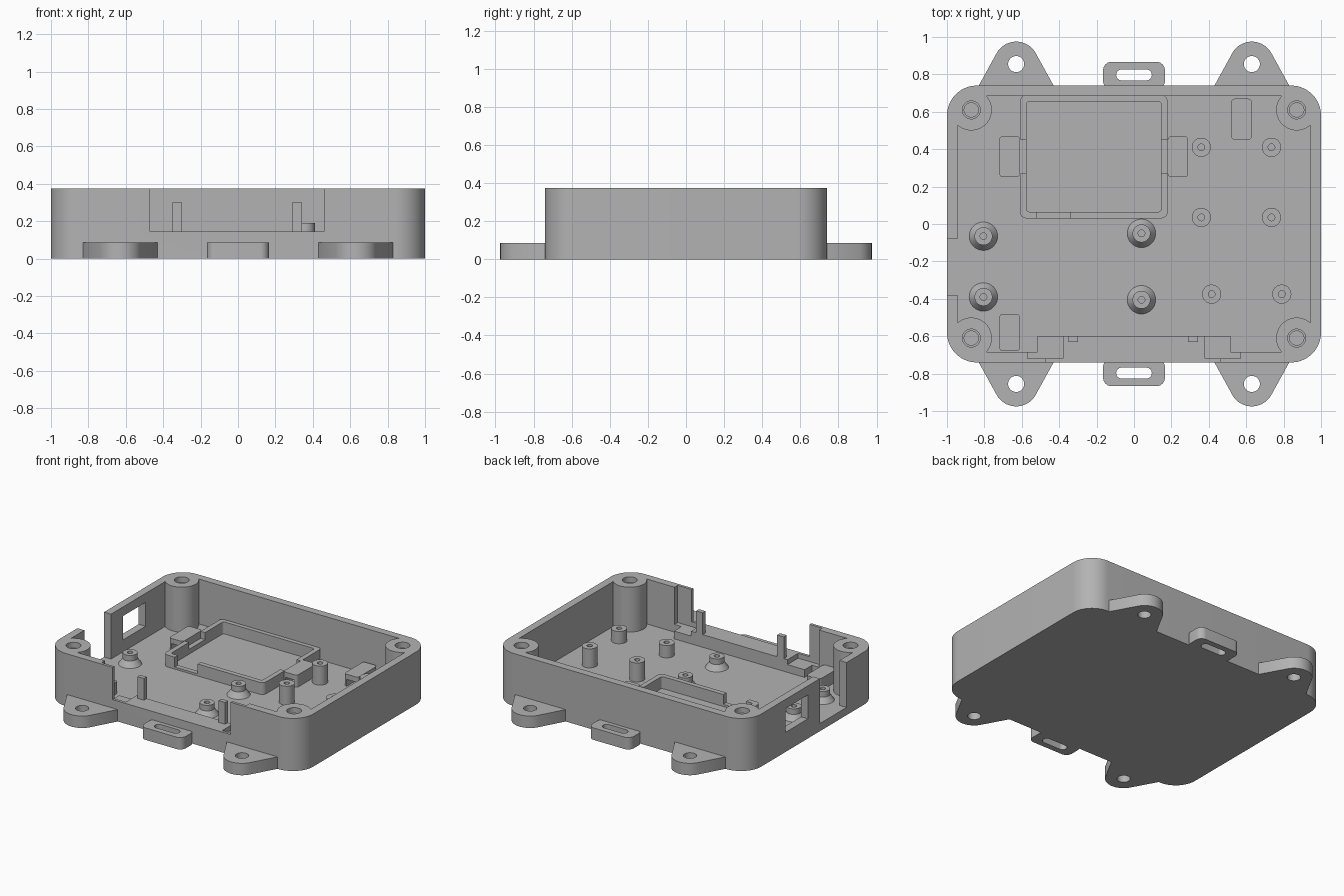
import bpy, bmesh, math
from mathutils import Vector

cube = bpy.data.objects.get("Cube")
if cube:
    bpy.data.objects.remove(cube, do_unlink=True)

grey = bpy.data.materials.new("grey plastic")
grey.use_nodes = True
colour = (0.45, 0.45, 0.45, 1)
grey.diffuse_color = colour
grey.node_tree.nodes["Principled BSDF"].inputs["Base Color"].default_value = colour

FLOOR, TOP, WALL = 0.055, 0.375, 0.055
HX, HY = 1.0, 0.74
SUNK = FLOOR - 0.01


def add_mesh(name, bm):
    bmesh.ops.recalc_face_normals(bm, faces=bm.faces)
    me = bpy.data.meshes.new(name)
    bm.to_mesh(me)
    bm.free()
    me.materials.append(grey)
    ob = bpy.data.objects.new(name, me)
    bpy.context.collection.objects.link(ob)
    return ob


def prism(name, outline, z0, z1):
    bm = bmesh.new()
    face = bm.faces.new([bm.verts.new((x, y, z0)) for x, y in outline])
    new = bmesh.ops.extrude_face_region(bm, geom=[face])["geom"]
    bmesh.ops.translate(bm, vec=Vector((0, 0, z1 - z0)),
                        verts=[v for v in new if isinstance(v, bmesh.types.BMVert)])
    return add_mesh(name, bm)


def rounded(x0, x1, y0, y1, r, n=10):
    pts = []
    corners = ((x1 - r, y1 - r), (x0 + r, y1 - r), (x0 + r, y0 + r), (x1 - r, y0 + r))
    for k, (cx, cy) in enumerate(corners):
        for i in range(n + 1):
            a = (k + i / n) * math.pi / 2
            pts.append((cx + r * math.cos(a), cy + r * math.sin(a)))
    return pts


def box(name, x0, x1, y0, y1, z0, z1):
    return prism(name, [(x0, y0), (x1, y0), (x1, y1), (x0, y1)], z0, z1)


def cone(name, x, y, r0, r1, z0, z1, n=40):
    bm = bmesh.new()
    bmesh.ops.create_cone(bm, cap_ends=True, segments=n, radius1=r0, radius2=r1, depth=z1 - z0)
    bmesh.ops.translate(bm, vec=Vector((x, y, (z0 + z1) / 2)), verts=bm.verts)
    return add_mesh(name, bm)


def combine(ob, tool, operation="DIFFERENCE"):
    mod = ob.modifiers.new("cut", "BOOLEAN")
    mod.operation, mod.object, mod.solver = operation, tool, "EXACT"
    bpy.context.view_layer.update()
    graph = bpy.context.evaluated_depsgraph_get()
    me = bpy.data.meshes.new_from_object(ob.evaluated_get(graph))
    ob.modifiers.clear()
    ob.data = me
    bpy.data.objects.remove(tool, do_unlink=True)


# Open tray with rounded corners
tray = prism("tray", rounded(-HX, HX, -HY, HY, 0.16, 16), 0, TOP)
combine(tray, prism("cavity", rounded(-HX + WALL, HX - WALL, -HY + WALL, HY - WALL, 0.105, 12),
                    FLOOR, TOP + 0.1))

# Corner screw bosses with stepped holes
for sx in (-1, 1):
    for sy in (-1, 1):
        x, y = 0.87 * sx, 0.61 * sy
        combine(tray, cone("boss", x, y, 0.11, 0.11, 0.02, TOP), "UNION")
        combine(tray, cone("hole", x, y, 0.038, 0.038, 0.1, TOP + 0.05))
        combine(tray, cone("counterbore", x, y, 0.048, 0.048, TOP - 0.04, TOP + 0.05))

# Front ledge, then opening and panel grooves
combine(tray, box("ledge", -0.515, 0.515, -0.7, -0.6, SUNK, 0.145), "UNION")
combine(tray, box("opening", -0.47, 0.46, -0.8, -0.55, 0.145, TOP + 0.1))
for x0, x1 in ((-0.57, -0.38), (0.38, 0.57)):
    combine(tray, box("groove", x0, x1, -0.72, -0.59, 0.11, TOP + 0.1))

# Side wall notch and window
combine(tray, box("side_notch", -1.1, -0.93, -0.38, -0.08, FLOOR, TOP + 0.1))
combine(tray, box("side_window", -1.1, -0.93, 0.055, 0.31, 0.14, 0.31))

# Front panel posts
for x in (-0.325, 0.315):
    box("panel_post", x - 0.026, x + 0.026, -0.632, -0.6, 0.1, 0.3)

# Mounting ears and strap loops on both long sides
for s, side in ((-1, "front"), (1, "back")):
    for x in (-0.63, 0.63):
        pts = [(x + 0.2, s * 0.74), (x + 0.2, s * 0.7), (x - 0.2, s * 0.7), (x - 0.2, s * 0.74)]
        for i in range(25):
            a = math.radians(155 - 130 * i / 24) if i not in (0, 24) else math.radians(155 if i == 0 else 25)
            pts.append((x + 0.12 * math.cos(a), s * (0.855 + 0.12 * math.sin(a))))
        ear = prism(side + "_ear", pts, 0, 0.085)
        combine(ear, cone("hole", x, s * 0.855, 0.043, 0.043, -0.1, 0.2))
    y0, y1 = sorted((s * 0.72, s * 0.867))
    loop = prism(side + "_strap_loop", rounded(-0.165, 0.165, y0, y1, 0.045), 0, 0.085)
    y0, y1 = sorted((s * 0.768, s * 0.826))
    combine(loop, prism("slot", rounded(-0.095, 0.095, y0, y1, 0.028), -0.1, 0.2))

# Battery frame with gaps in its front and sides
frame = prism("battery_frame", rounded(-0.61, 0.18, 0.03, 0.69, 0.035, 6), SUNK, 0.14)
combine(frame, prism("inside", rounded(-0.575, 0.145, 0.065, 0.655, 0.015, 4), 0, 0.3))
combine(frame, box("front_gap", -0.52, -0.34, 0, 0.08, 0.07, 0.3))
for x in (-0.6, 0.17):
    combine(frame, box("side_gap", x - 0.05, x + 0.05, 0.27, 0.45, 0.09, 0.3))

# Strap anchors, each with a tunnel
for x, y, h in ((-0.665, 0.36, 0.11), (0.235, 0.36, 0.11), (0.575, 0.56, 0.11), (-0.665, -0.58, 0.1)):
    anchor = prism("strap_anchor", rounded(x - 0.055, x + 0.055, y - h, y + h, 0.02, 5), SUNK, 0.142)
    combine(anchor, box("tunnel", x - 0.035, x + 0.035, y - 0.2, y + 0.2, FLOOR, 0.105))

# Plain standoffs
standoffs = [(x, y, 0.19) for x in (0.36, 0.735) for y in (0.035, 0.41)]
standoffs += [(0.415, -0.375, 0.143), (0.79, -0.375, 0.143)]
for x, y, z in standoffs:
    post = cone("standoff", x, y, 0.051, 0.051, SUNK, z)
    combine(post, cone("hole", x, y, 0.018, 0.018, 0.08, 0.3, 20))

# Flared standoffs
for x, y in ((-0.805, -0.065), (-0.805, -0.39), (0.04, -0.05), (0.04, -0.405)):
    cone("flared_base", x, y, 0.076, 0.048, FLOOR, 0.095)
    post = cone("flared_standoff", x, y, 0.048, 0.048, 0.06, 0.135)
    combine(post, cone("hole", x, y, 0.018, 0.018, 0.08, 0.3, 20))

# Smooth the curved walls and keep the edges sharp
for ob in bpy.context.scene.objects:
    if ob.type == "MESH":
        bpy.ops.object.select_all(action="DESELECT")
        ob.select_set(True)
        bpy.context.view_layer.objects.active = ob
        bpy.ops.object.shade_smooth_by_angle(angle=math.radians(30))
